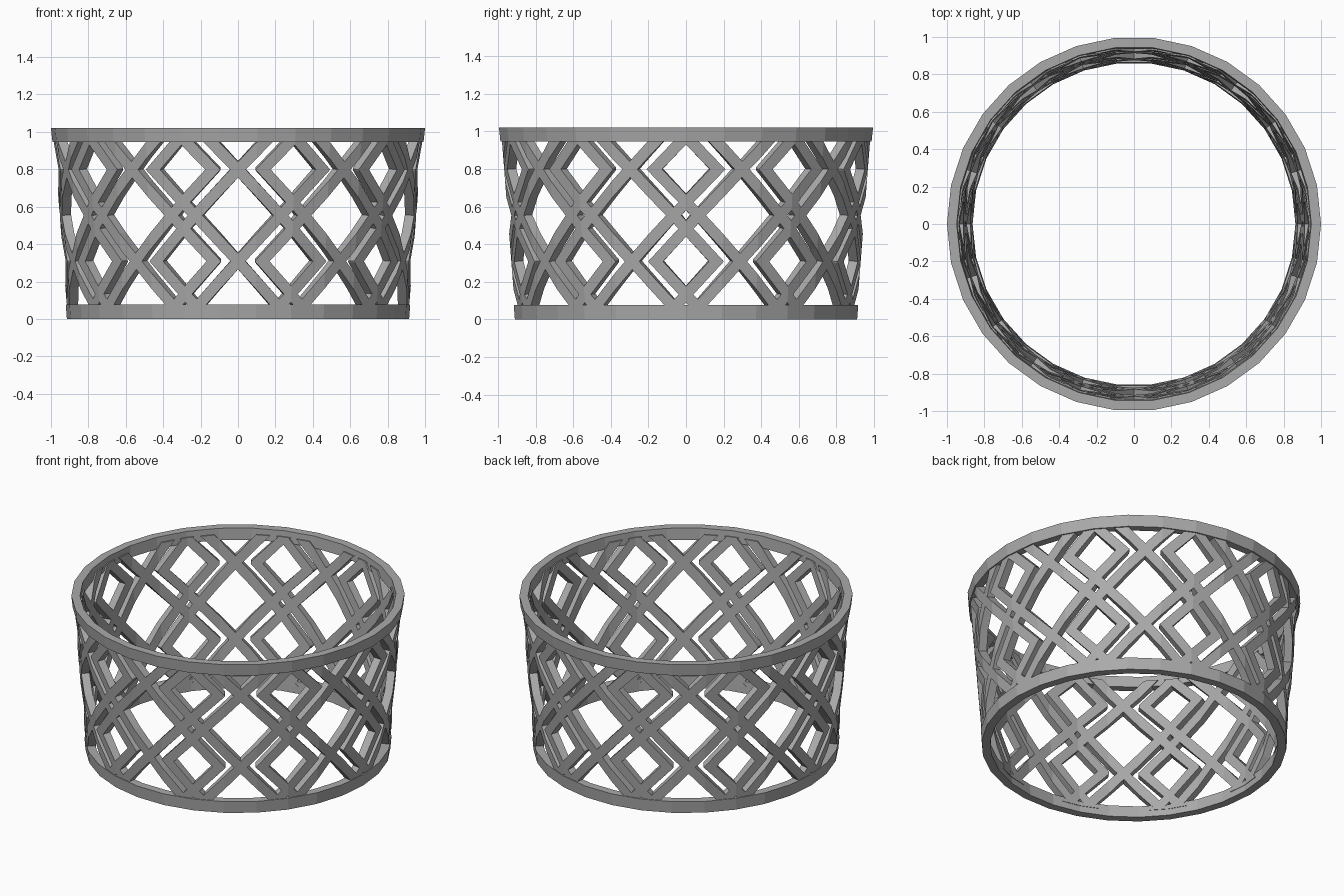
import bpy, bmesh, math
from mathutils import Vector

SIDES = 30                      # facets round the ring
STEP = 2 * math.pi / SIDES
REPEATS = 10                    # pattern repeats round the ring
HALF = math.pi / REPEATS        # half a repeat, as an angle
MID = 0.553                     # height of the pattern's mirror line
RISE = 0.315                    # climb of a strap over half a repeat
SLOPE = RISE / HALF
DIAMOND = 0.175                 # half height of a small diamond
BAR = 0.043                     # half strap width, measured upright
ROWS = (-0.245, 0.245, 0.735)   # crossing heights from the mirror line
WALL = 0.05

if "Cube" in bpy.data.objects:
    bpy.data.objects.remove(bpy.data.objects["Cube"], do_unlink=True)

grey = bpy.data.materials.new("warm_grey")
grey.use_nodes = True
grey.diffuse_color = (0.4, 0.4, 0.4, 1)
grey.node_tree.nodes["Principled BSDF"].inputs["Base Color"].default_value = grey.diffuse_color


def finish(name, bm):
    mesh = bpy.data.meshes.new(name)
    bm.to_mesh(mesh)
    bm.free()
    mesh.materials.append(grey)
    obj = bpy.data.objects.new(name, mesh)
    bpy.context.collection.objects.link(obj)
    return obj


def on_ring(angle, radius, z):
    """Point on the faceted wall; angle 0 is the front."""
    facet = round(angle / STEP) * STEP
    r = radius * math.cos(STEP / 2) / math.cos(angle - facet)
    return Vector((r * math.sin(angle), -r * math.cos(angle), z))


def band(name, profile):
    bm = bmesh.new()
    loops = [[bm.verts.new(on_ring((i + 0.5) * STEP, r, z)) for r, z in profile]
             for i in range(SIDES)]
    n = len(profile)
    for i in range(SIDES):
        a, b = loops[i], loops[(i + 1) % SIDES]
        for j in range(n):
            k = (j + 1) % n
            bm.faces.new((a[j], b[j], b[k], a[k]))
    bmesh.ops.recalc_face_normals(bm, faces=bm.faces)
    return finish(name, bm)


def in_strap(u, v):
    """True where a crossing strap or a small diamond frame covers the wall."""
    for c in ROWS:
        d = abs(v - c)
        if abs(d - SLOPE * u) < BAR:
            return True
        if abs(d + SLOPE * (HALF - u) - DIAMOND) < BAR:
            return True
    return False


def cut(bm, point, normal, **options):
    bmesh.ops.bisect_plane(bm, geom=bm.verts[:] + bm.edges[:] + bm.faces[:], dist=1e-6,
                           plane_co=point, plane_no=normal, **options)


# Quarter tile of the pattern, laid flat and cut along the strap edges
tile = bmesh.new()
tile.faces.new([tile.verts.new((u, v, 0)) for u, v in
                ((0, 0), (HALF, 0), (HALF, 0.54), (0, 0.54))])
for c in ROWS:
    for sign in (-1, 1):
        for shift in (0, DIAMOND - RISE):
            for edge in (-BAR, BAR):
                cut(tile, (0, c + sign * (shift + edge), 0), (-sign * SLOPE, 1, 0))
cut(tile, (STEP / 2, 0, 0), (1, 0, 0))
holes = [f for f in tile.faces if not in_strap(*f.calc_center_median().xy)]
bmesh.ops.delete(tile, geom=holes, context='FACES')

# Mirror the tile both ways and repeat it round the wall
lattice = bmesh.new()
for i in range(REPEATS):
    for side in (-1, 1):
        for up in (-1, 1):
            for f in tile.faces:
                pts = []
                for v in f.verts:
                    z = MID + up * v.co.y
                    # keep a facet's border points on the shared edge
                    pts.append(on_ring(2 * HALF * i + side * v.co.x, 0.91 + 0.078 * z, z))
                lattice.faces.new([lattice.verts.new(p) for p in pts])
tile.free()
bmesh.ops.remove_doubles(lattice, verts=lattice.verts, dist=0.0004)
cut(lattice, (0, 0, 0.98), (0, 0, 1), clear_outer=True)
cut(lattice, (0, 0, 0.04), (0, 0, 1), clear_inner=True)
bmesh.ops.dissolve_limit(lattice, angle_limit=0.03, verts=lattice.verts, edges=lattice.edges)
lattice.normal_update()
for f in lattice.faces:
    centre = f.calc_center_median()
    if f.normal.x * centre.x + f.normal.y * centre.y < 0:
        f.normal_flip()
wall = finish("lattice_wall", lattice)
thick = wall.modifiers.new("thickness", 'SOLIDIFY')
thick.thickness = WALL
thick.offset = -1

# Plain rims at the top and bottom
band("top_band", [(1.0, 1.02), (0.992, 0.945), (0.942, 0.945), (0.948, 1.02)])
band("bottom_band", [(0.915, 0), (0.921, 0.077), (0.868, 0.077), (0.863, 0)])
